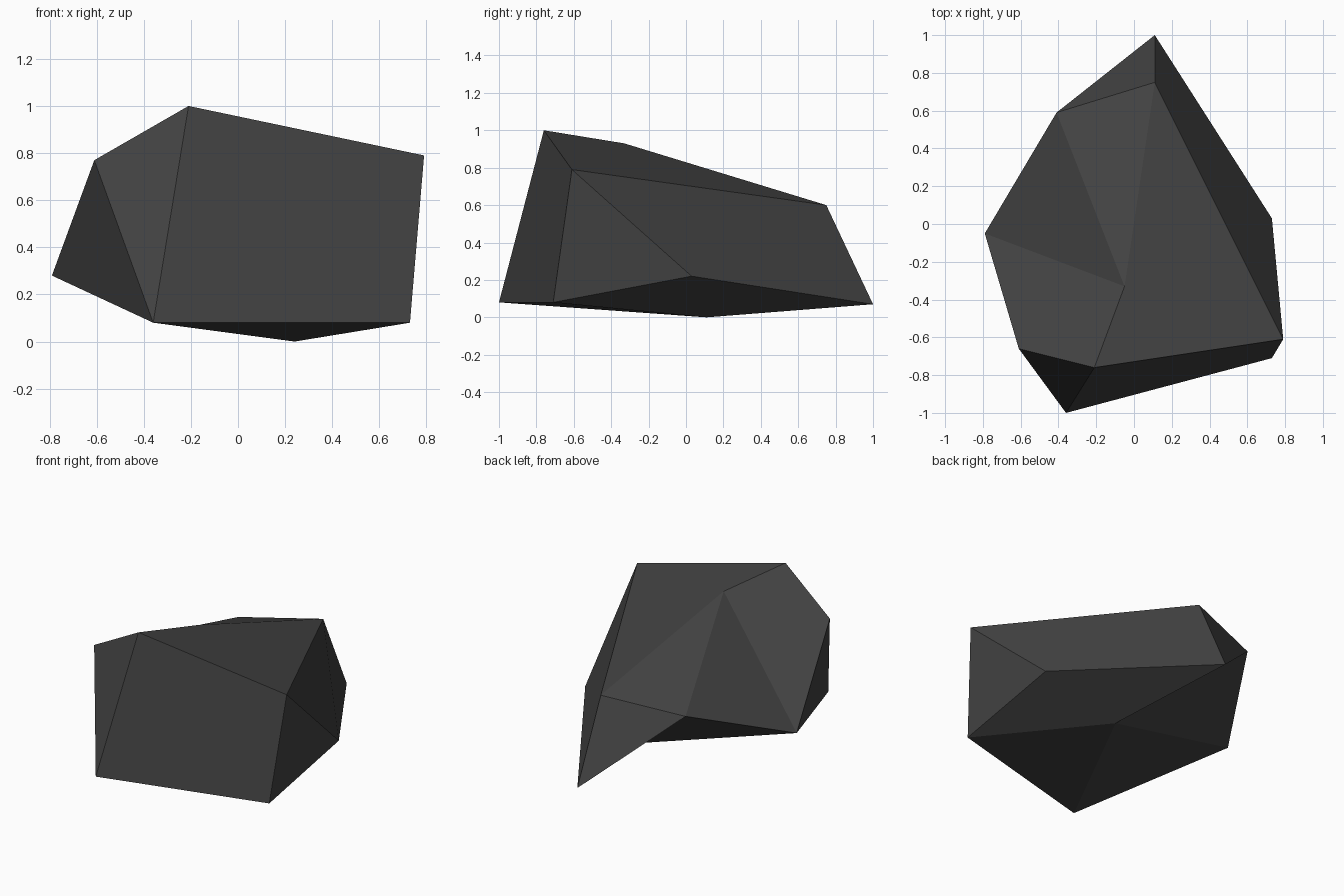
import bpy
import bmesh

cube = bpy.data.objects.get("Cube")
if cube:
    bpy.data.objects.remove(cube, do_unlink=True)

# Single dark stone colour
stone = bpy.data.materials.new("dark_stone")
stone.use_nodes = True
colour = (0.055, 0.055, 0.055, 1)
stone.diffuse_color = colour
shader = next(n for n in stone.node_tree.nodes if n.type == "BSDF_PRINCIPLED")
shader.inputs["Base Color"].default_value = colour
shader.inputs["Roughness"].default_value = 0.9

# Corners of the boulder, named by where they sit
corners = {
    "back_tip": (.11, 1, .07),
    "back_top": (.11, .75, .6),
    "back_side": (-.41, .59, .535),
    "side_low": (-.79, -.05, .28),
    "side_high": (-.61, -.66, .77),
    "peak": (-.21, -.76, 1),
    "ridge": (-.05, -.33, .93),
    "shoulder": (.79, -.61, .79),
    "front_foot": (.73, -.71, .08),
    "front_tip": (-.36, -1, .08),
    "flank": (.73, .03, .22),
    "base": (.24, .11, 0),
}

# Cut facets, each listed around its edge
facets = [
    # top
    "ridge peak shoulder back_top",
    "side_high side_low ridge peak",
    "ridge side_low back_side",
    "ridge back_side back_top",
    # front and sides
    "peak front_tip front_foot shoulder",
    "peak side_high front_tip",
    "side_high side_low front_tip",
    "shoulder front_foot flank",
    "back_top shoulder flank back_tip",
    "back_top back_tip back_side",
    # underside
    "front_foot flank back_tip base",
    "front_tip front_foot base",
    "front_tip base side_low",
    "base back_side side_low",
    "base back_tip back_side",
]

bm = bmesh.new()
verts = {name: bm.verts.new(point) for name, point in corners.items()}
for facet in facets:
    bm.faces.new([verts[name] for name in facet.split()])
bmesh.ops.recalc_face_normals(bm, faces=bm.faces[:])

mesh = bpy.data.meshes.new("boulder")
bm.to_mesh(mesh)
bm.free()
mesh.materials.append(stone)
boulder = bpy.data.objects.new("boulder", mesh)
bpy.context.collection.objects.link(boulder)
